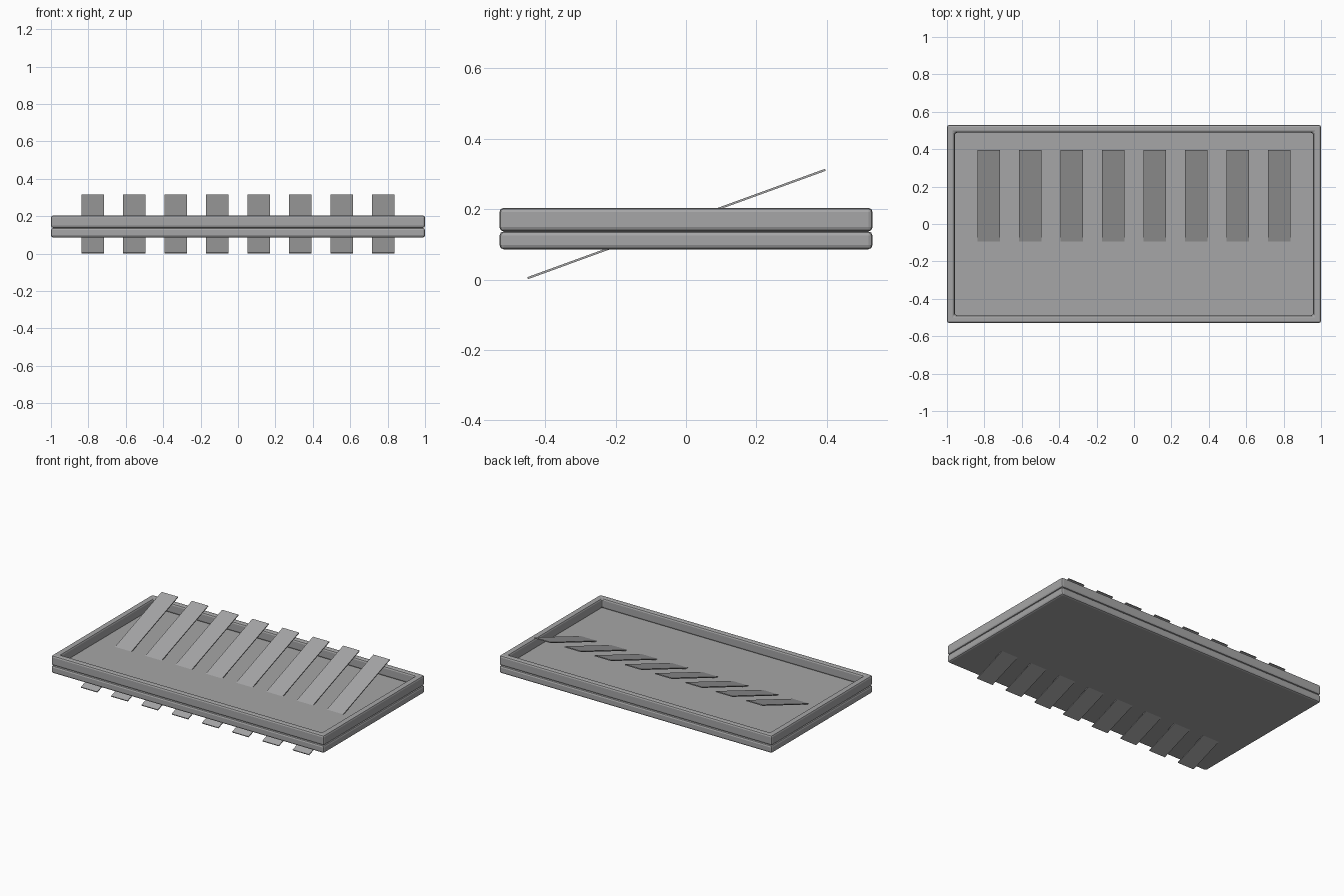
import bpy, bmesh, math

if "Cube" in bpy.data.objects:
    bpy.data.objects.remove(bpy.data.objects["Cube"])

HX, HY = 1.0, 0.53            # outer half sizes
WALL = 0.042                  # rim wall width
Z_BASE, Z_FLOOR, Z_TOP = 0.086, 0.137, 0.204

grey = bpy.data.materials.new("dark_grey")
grey.diffuse_color = (0.38, 0.38, 0.385, 1)
grey.use_nodes = True
grey.node_tree.nodes["Principled BSDF"].inputs["Base Color"].default_value = grey.diffuse_color


def finish(name, bm, bevel=0.0):
    bmesh.ops.recalc_face_normals(bm, faces=bm.faces)
    mesh = bpy.data.meshes.new(name)
    bm.to_mesh(mesh)
    bm.free()
    mesh.materials.append(grey)
    obj = bpy.data.objects.new(name, mesh)
    bpy.context.collection.objects.link(obj)
    if bevel:
        mod = obj.modifiers.new("soft_edges", 'BEVEL')
        mod.width = bevel
        mod.segments = 2
        mod.limit_method = 'ANGLE'
    return obj


def box(name, size, loc, rot_x=0.0, bevel=0.0):
    bm = bmesh.new()
    bmesh.ops.create_cube(bm, size=1)
    bmesh.ops.scale(bm, verts=bm.verts, vec=size)
    obj = finish(name, bm, bevel)
    obj.location = loc
    obj.rotation_euler.x = rot_x
    return obj


# base slab
box("base_slab", (2 * HX, 2 * HY, Z_FLOOR - Z_BASE),
    (0, 0, (Z_FLOOR + Z_BASE) / 2), bevel=0.012)

# raised rim: one closed rectangular frame
bm = bmesh.new()
corners = [(-1, -1), (1, -1), (1, 1), (-1, 1)]
rings = []
for inset, z in ((0, Z_FLOOR), (0, Z_TOP), (WALL, Z_TOP), (WALL, Z_FLOOR)):
    rings.append([bm.verts.new((sx * (HX - inset), sy * (HY - inset), z))
                  for sx, sy in corners])
for k in range(4):
    a, b = rings[k], rings[(k + 1) % 4]
    for i in range(4):
        j = (i + 1) % 4
        bm.faces.new((a[i], a[j], b[j], b[i]))
finish("rim_frame", bm, bevel=0.012)

# eight tilted slats passing through the base
for i in range(8):
    box(f"slat_{i + 1}", (0.12, 0.9, 0.006),
        ((i - 3.5) * 0.222, -0.027, 0.158), rot_x=math.radians(20))
